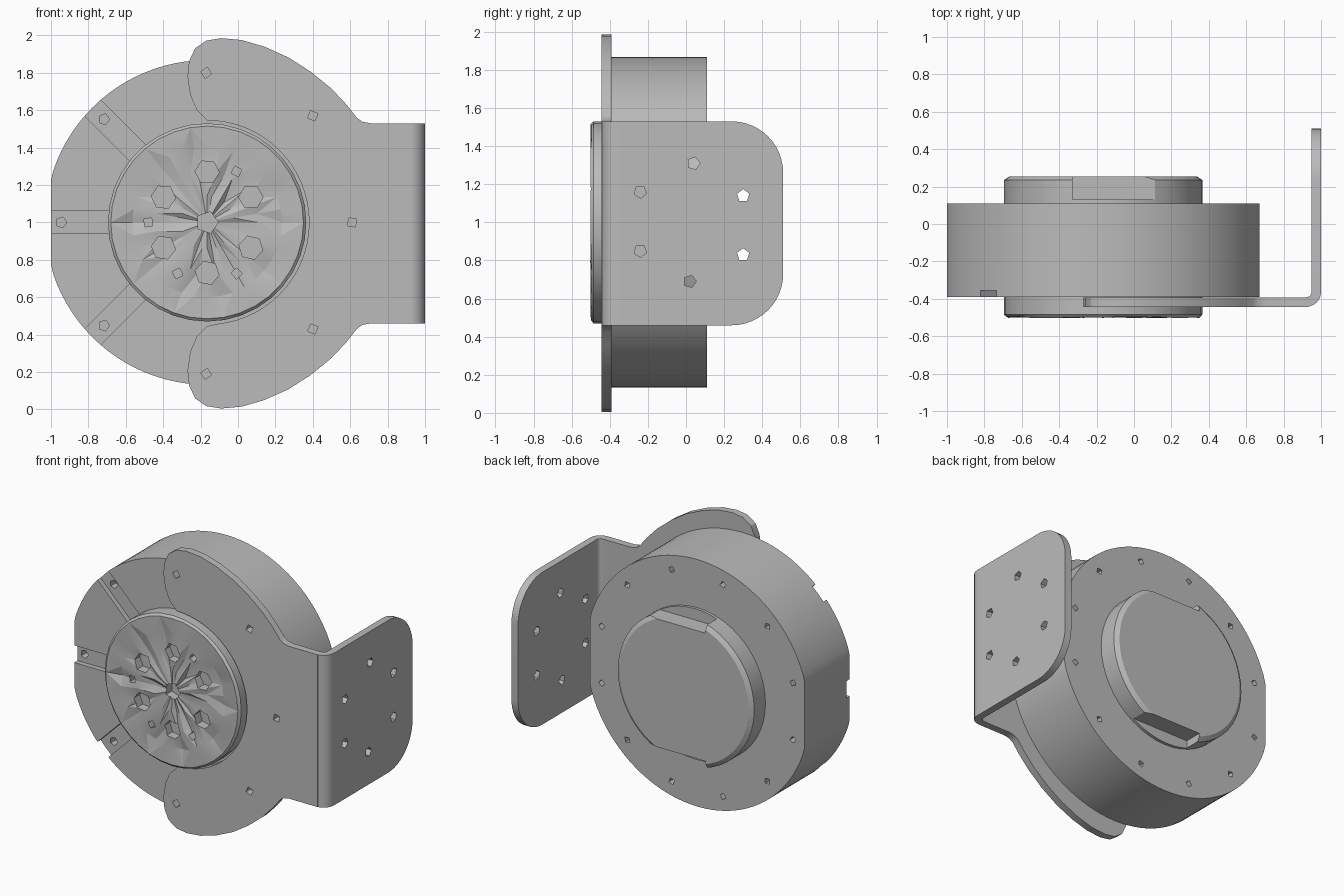
import bpy, bmesh, math, random
from mathutils import Vector

if "Cube" in bpy.data.objects:
    bpy.data.objects.remove(bpy.data.objects["Cube"])
random.seed(4)
CX, CZ = -0.165, 1.0

metal = bpy.data.materials.new("grey metal")
metal.use_nodes = True
GREY = (0.5, 0.5, 0.5, 1)
metal.diffuse_color = GREY
metal.node_tree.nodes["Principled BSDF"].inputs["Base Color"].default_value = GREY

PLANES = {"x": lambda a, b, t: (t, a, b),
          "y": lambda a, b, t: (a, t, b),
          "z": lambda a, b, t: (a, b, t)}


def circle(a, b, r, n, turn=0.0):
    return [(a + r * math.cos(turn + math.tau * i / n),
             b + r * math.sin(turn + math.tau * i / n)) for i in range(n)]


def box(a0, a1, b0, b1):
    return [(a0, b0), (a1, b0), (a1, b1), (a0, b1)]


def finish(name, bm):
    bmesh.ops.recalc_face_normals(bm, faces=bm.faces)
    mesh = bpy.data.meshes.new(name)
    bm.to_mesh(mesh)
    bm.free()
    obj = bpy.data.objects.new(name, mesh)
    bpy.context.collection.objects.link(obj)
    mesh.materials.append(metal)
    return obj


def loft(bm, rings):
    """Closed solid through rings of equal vertex count."""
    vs = [[bm.verts.new(p) for p in ring] for ring in rings]
    n = len(vs[0])
    for lo, hi in zip(vs, vs[1:]):
        for i in range(n):
            j = (i + 1) % n
            bm.faces.new((lo[i], lo[j], hi[j], hi[i]))
    bm.faces.new(vs[0][::-1])
    bm.faces.new(vs[-1])


def prism(name, axis, outlines, lo, hi):
    """Extrude one or several outlines along an axis."""
    bm = bmesh.new()
    for pts in outlines:
        loft(bm, [[PLANES[axis](a, b, t) for a, b in pts] for t in (lo, hi)])
    return finish(name, bm)


def combine(obj, tool, operation="DIFFERENCE"):
    mod = obj.modifiers.new("join or cut", "BOOLEAN")
    mod.operation, mod.object, mod.solver = operation, tool, "EXACT"
    select(obj)
    bpy.ops.object.modifier_apply(modifier=mod.name)
    bpy.data.objects.remove(tool)


def select(obj):
    bpy.ops.object.select_all(action="DESELECT")
    obj.select_set(True)
    bpy.context.view_layer.objects.active = obj


def smooth(obj, degrees=30):
    select(obj)
    bpy.ops.object.shade_smooth_by_angle(angle=math.radians(degrees))


def polar(r, deg):
    a = math.radians(deg)
    return CX + r * math.cos(a), CZ + r * math.sin(a)


# Motor housing: a drum with a flat on each side
drum = [(max(-1, min(0.67, a)), b) for a, b in circle(CX, CZ, 0.868, 96)]
housing = prism("motor_housing", "y", [drum], -0.39, 0.11)

# Radial grooves on the exposed front, each with a screw hole
grooves, screws = [], []
for deg in (135, 180, 225):
    u = Vector((math.cos(math.radians(deg)), math.sin(math.radians(deg))))
    w = Vector((-u.y, u.x)) * 0.06
    c = Vector((CX, CZ))
    grooves.append([tuple(c + u * r + w * s) for r, s in ((0.45, -1), (0.95, -1), (0.95, 1), (0.45, 1))])
    screws.append(circle(*polar(0.78, deg), 0.03, 5))
combine(housing, prism("groove_cutter", "y", grooves, -0.45, -0.355))
combine(housing, prism("screw_cutter", "y", screws, -0.45, -0.3))

# Small holes around the back rim
back_holes = [circle(*polar(0.77, 15 + 30 * i), 0.024, 4, i) for i in range(12)]
combine(housing, prism("back_hole_cutter", "y", back_holes, 0.06, 0.2))
smooth(housing)

# Back boss with chamfered cap and a recess at top and bottom
bm = bmesh.new()
loft(bm, [[(a, y, b) for a, b in circle(CX, CZ, r, 48)]
          for y, r in ((0.1, 0.53), (0.235, 0.53), (0.255, 0.5))])
boss = finish("back_boss", bm)
slots = [box(-0.33, 0.15, CZ + 0.45, 1.7), box(-0.33, 0.15, 0.3, CZ - 0.45)]
combine(boss, prism("slot_cutter", "y", slots, 0.13, 0.3))
smooth(boss)

# Front rotor: rim wall with an uneven faceted face
bm = bmesh.new()
N = 36
rings = [[bm.verts.new((a, y, b)) for a, b in circle(CX, CZ, 0.53, N)] for y in (-0.38, -0.485)]
for r, dent in ((0.515, 0.008), (0.4, 0.03), (0.27, 0.025), (0.14, 0.025)):
    ring = []
    for a, b in circle(CX, CZ, r, N):
        ring.append(bm.verts.new((a, -0.503 + random.uniform(0, dent), b)))
    rings.append(ring)
for lo, hi in zip(rings, rings[1:]):
    for i in range(N):
        j = (i + 1) % N
        bm.faces.new((lo[i], lo[j], hi[j], hi[i]))
bm.faces.new(rings[0][::-1])
hub = bm.verts.new((CX, -0.49, CZ))
for i in range(N):
    bm.faces.new((rings[-1][i], rings[-1][(i + 1) % N], hub))
bmesh.ops.triangulate(bm, faces=bm.faces)
rotor = finish("front_rotor", bm)

# Six large holes, a centre pocket and small screw holes in the rotor
holes = [circle(*polar(0.27, 30 + 60 * i), 0.065, 6, i) for i in range(6)]
holes.append(circle(CX, CZ, 0.06, 5))
holes += [circle(*polar(0.315, d), 0.03, 4, d) for d in (60, 180, 240, 300)]
combine(rotor, prism("rotor_hole_cutter", "y", holes, -0.6, -0.43))
smooth(rotor, 12)

# Bracket front plate: two lobes around the rotor opening
upper = [(-0.165, 1.545), (-0.22, 1.6), (-0.255, 1.68), (-0.27, 1.78), (-0.262, 1.86),
         (-0.23, 1.93), (-0.17, 1.972), (-0.09, 1.985), (0.02, 1.975), (0.14, 1.94),
         (0.27, 1.882), (0.39, 1.805), (0.5, 1.715), (0.58, 1.63), (0.635, 1.56),
         (0.665, 1.538), (0.71, 1.53), (0.93, 1.53)]
lower = [(a, 1.99 - b) for a, b in reversed(upper)]
opening = [polar(0.545, -90 + 180 * i / 32) for i in range(1, 32)]
bracket = prism("mounting_bracket", "y", [upper + lower + opening], -0.443, -0.392)

# Bent corner of the bracket
def arc(r):
    return [(0.92 + r * math.cos(t), -0.363 + r * math.sin(t))
            for t in (math.radians(-90 + 15 * i) for i in range(7))]

corner = [(0.85, -0.443)] + arc(0.08) + [(1, -0.3), (0.949, -0.3)] + arc(0.029)[::-1] + [(0.85, -0.392)]
combine(bracket, prism("bend", "z", [corner], 0.46, 1.53), "UNION")

# Side flange with rounded rear corners
R = 0.27
flange = [(-0.34, 0.46)]
for cz, start in ((0.46 + R, -90), (1.53 - R, 0)):
    for i in range(13):
        t = math.radians(start + 7.5 * i)
        flange.append((0.51 - R + R * math.cos(t), cz + R * math.sin(t)))
flange.append((-0.34, 1.53))
combine(bracket, prism("flange", "x", [flange], 0.949, 1.0), "UNION")

# Mounting holes through plate and flange
plate_holes = [circle(a, b, 0.03, 4, a) for a, b in
               ((-0.17, 1.8), (0.4, 1.57), (0.61, 1.0), (0.4, 0.43), (-0.17, 0.19))]
flange_holes = [circle(a, b, 0.034, 5, a) for a, b in
                ((0.04, 1.31), (-0.24, 1.16), (0.3, 1.14), (-0.24, 0.85), (0.3, 0.83), (0.02, 0.69))]
combine(bracket, prism("plate_hole_cutter", "y", plate_holes, -0.5, -0.35))
combine(bracket, prism("flange_hole_cutter", "x", flange_holes, 0.9, 1.1))
smooth(bracket)
